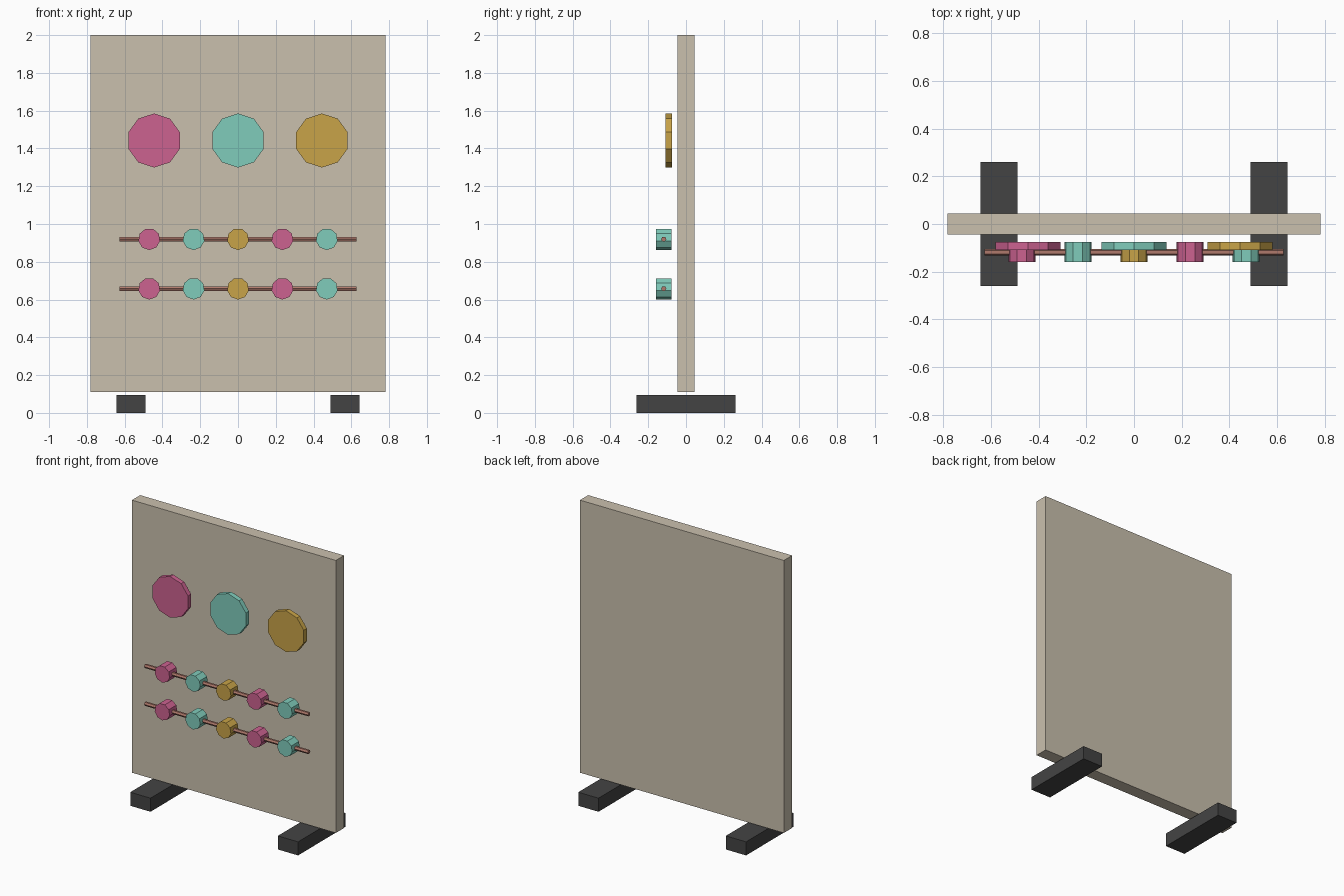
import bpy, math

if "Cube" in bpy.data.objects:
    bpy.data.objects.remove(bpy.data.objects["Cube"])


def material(name, rgb):
    lin = [((c / 255 + 0.055) / 1.055) ** 2.4 for c in rgb]
    m = bpy.data.materials.new(name)
    m.diffuse_color = (*lin, 1)
    m.use_nodes = True
    m.node_tree.nodes["Principled BSDF"].inputs["Base Color"].default_value = m.diffuse_color
    return m


beige = material("beige_board", (202, 192, 174))
pink = material("pink", (204, 98, 144))
teal = material("teal", (128, 204, 187))
gold = material("gold", (200, 163, 72))
dark = material("dark_grey", (68, 68, 68))
brown = material("rose_brown", (176, 122, 108))


def box(name, centre, size, mat):
    bpy.ops.mesh.primitive_cube_add(size=1, location=centre)
    o = bpy.context.object
    o.name = name
    o.scale = size
    o.data.materials.append(mat)


def cylinder(name, centre, radius, depth, sides, mat, rotation):
    bpy.ops.mesh.primitive_cylinder_add(vertices=sides, radius=radius, depth=depth,
                                        location=centre, rotation=rotation)
    o = bpy.context.object
    o.name = name
    o.data.materials.append(mat)


FACING = (math.pi / 2, 0, 0)      # axis along y, first corner pointing up
ALONG_X = (0, math.pi / 2, 0)     # axis along x

# Upright board, floating slightly above its two feet
box("board", (0, 0, 1.055), (1.564, 0.09, 1.89), beige)
for side, x in (("left", -0.566), ("right", 0.566)):
    box(side + "_foot", (x, 0, 0.047), (0.155, 0.522, 0.094), dark)

# Three large discs
for i, mat in enumerate((pink, teal, gold)):
    cylinder(f"disc_{i + 1}", ((i - 1) * 0.444, -0.0915, 1.442), 0.143, 0.034, 10,
             mat, (math.pi / 2, math.pi, 0))

# Two rods, each carrying five beads
for row, z in enumerate((0.92, 0.658)):
    cylinder(f"rod_{row + 1}", (0, -0.118, z), 0.014, 1.255, 6, brown, ALONG_X)
    for i, mat in enumerate((pink, teal, gold, pink, teal)):
        cylinder(f"bead_{row + 1}_{i + 1}", ((i - 2) * 0.235, -0.118, z), 0.058, 0.083, 9,
                 mat, (math.pi / 2, math.pi, 0))
